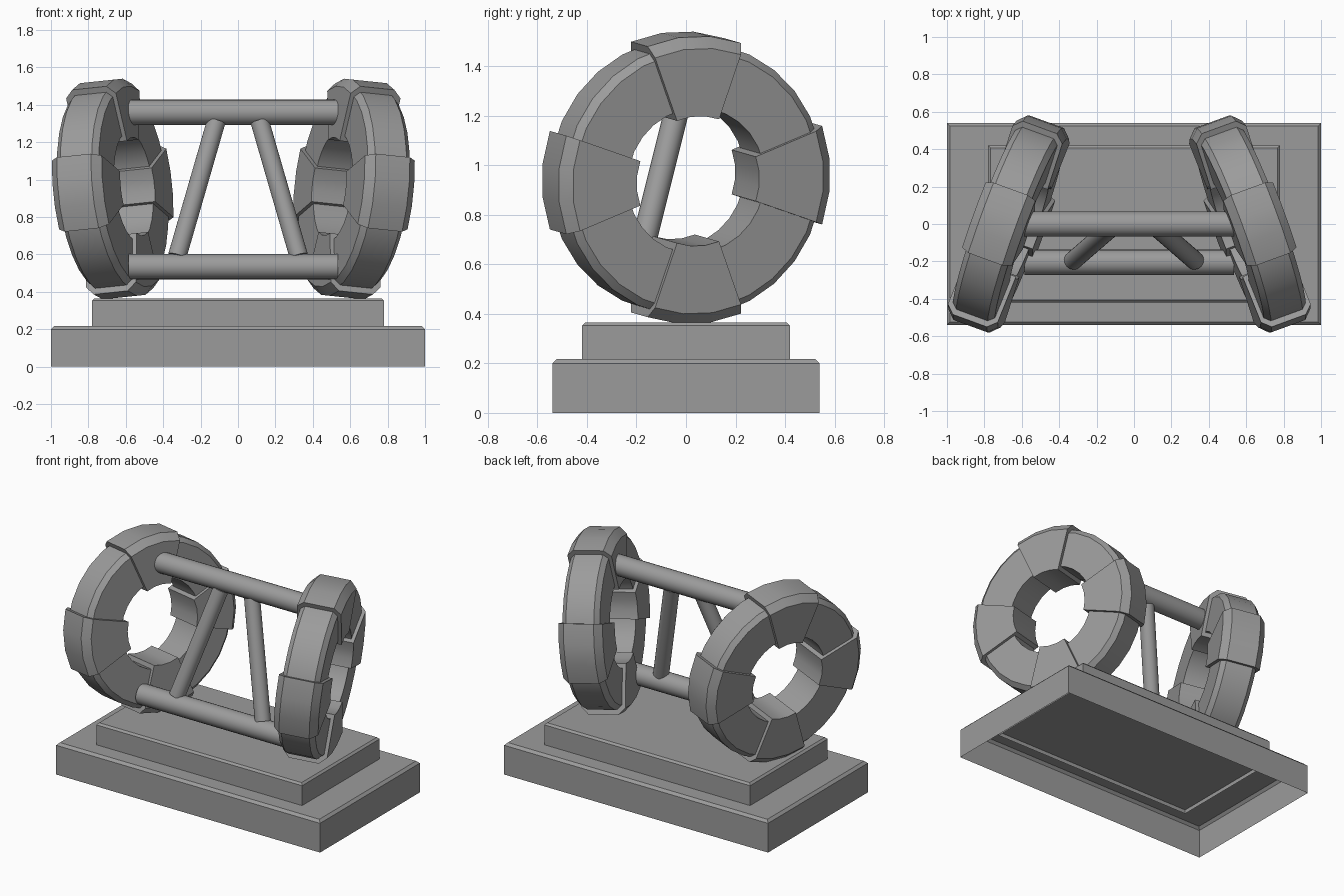
import bpy, bmesh, math
from mathutils import Matrix, Vector

cube = bpy.data.objects.get("Cube")
if cube:
    bpy.data.objects.remove(cube, do_unlink=True)

GREY = (0.33, 0.33, 0.33, 1)
mat = bpy.data.materials.new("plain_grey")
mat.use_nodes = True
mat.diffuse_color = GREY
mat.node_tree.nodes["Principled BSDF"].inputs["Base Color"].default_value = GREY


def add_object(name, bm, smooth=True):
    bmesh.ops.recalc_face_normals(bm, faces=bm.faces)
    mesh = bpy.data.meshes.new(name)
    bm.to_mesh(mesh)
    bm.free()
    mesh.materials.append(mat)
    obj = bpy.data.objects.new(name, mesh)
    bpy.context.collection.objects.link(obj)
    if smooth:
        bpy.ops.object.select_all(action="DESELECT")
        obj.select_set(True)
        bpy.context.view_layer.objects.active = obj
        bpy.ops.object.shade_smooth_by_angle(angle=math.radians(25))
    return obj


def plinth(name, half_x, half_y, bottom, top, chamfer):
    """Open-bottomed block with a chamfered top rim."""
    bm = bmesh.new()
    loops = []
    for z, inset in ((bottom, 0), (top - chamfer, 0), (top, chamfer)):
        x, y = half_x - inset, half_y - inset
        loops.append([bm.verts.new((sx * x, sy * y, z))
                      for sx, sy in ((-1, -1), (1, -1), (1, 1), (-1, 1))])
    for low, high in zip(loops, loops[1:]):
        for i in range(4):
            j = (i + 1) % 4
            bm.faces.new((low[i], low[j], high[j], high[i]))
    bm.faces.new(loops[-1])
    add_object(name, bm, smooth=False)


def section(width, inner, outer, chamfer):
    """Half-symmetric ring cross-section as (x, radius) points."""
    h = width / 2
    return [(-h, inner), (-h, outer - chamfer), (-h + chamfer, outer),
            (h - chamfer, outer), (h, outer - chamfer), (h, inner)]


def sweep(name, profile, start, angle, steps, matrix):
    """Turn a cross-section about the x axis, closed or capped."""
    bm = bmesh.new()
    closed = angle > 359
    rows = []
    for i in range(steps if closed else steps + 1):
        a = math.radians(start + angle * i / steps)
        rows.append([bm.verts.new((x, r * math.sin(a), r * math.cos(a)))
                     for x, r in profile])
    n = len(profile)
    for i in range(steps):
        a, b = rows[i], rows[(i + 1) % len(rows)]
        for k in range(n):
            m = (k + 1) % n
            bm.faces.new((a[k], a[m], b[m], b[k]))
    if not closed:
        bm.faces.new(rows[0])
        bm.faces.new(rows[-1])
    bm.transform(matrix)
    add_object(name, bm)


def rod(name, start, end, radius, sides=24):
    a, b = Vector(start), Vector(end)
    bm = bmesh.new()
    bmesh.ops.create_cone(bm, cap_ends=True, segments=sides, radius1=radius,
                          radius2=radius, depth=(b - a).length)
    turn = (b - a).to_track_quat("Z", "Y").to_matrix().to_4x4()
    bm.transform(Matrix.Translation((a + b) / 2) @ turn)
    add_object(name, bm)


# Stepped base
plinth("lower_plinth", 1.0, 0.54, 0, 0.217, 0.017)
plinth("upper_plinth", 0.78, 0.42, 0.19, 0.366, 0.013)

# Tilted rings, each wrapped by four clamps
RING_X, SHIFT, RING_Z = 0.645, -0.025, 0.95
for side, s in (("left", 1), ("right", -1)):
    place = (Matrix.Translation((SHIFT + s * RING_X, 0, RING_Z))
             @ Matrix.Rotation(math.radians(6 * s), 4, "Y")
             @ Matrix.Rotation(math.radians(20 * s), 4, "Z"))
    sweep(side + "_ring", section(0.24, 0.295, 0.555, 0.03), 0, 360, 28, place)
    for k, spot in enumerate(("top", "back", "bottom", "front")):
        sweep(f"{side}_{spot}_clamp", section(0.285, 0.264, 0.585, 0.045),
              90 * k - 20, 40, 3, place)

# Cross bars joining the rings
for name, y, z in (("upper_bar", 0, 1.36), ("lower_bar", -0.205, 0.535)):
    rod(name, (SHIFT - 0.56, y, z), (SHIFT + 0.56, y, z), 0.068)

# Slanted struts between the bars
for side, s in (("left", 1), ("right", -1)):
    rod(side + "_strut", (s * 0.325, -0.195, 0.59), (s * 0.117, -0.015, 1.31), 0.05)
